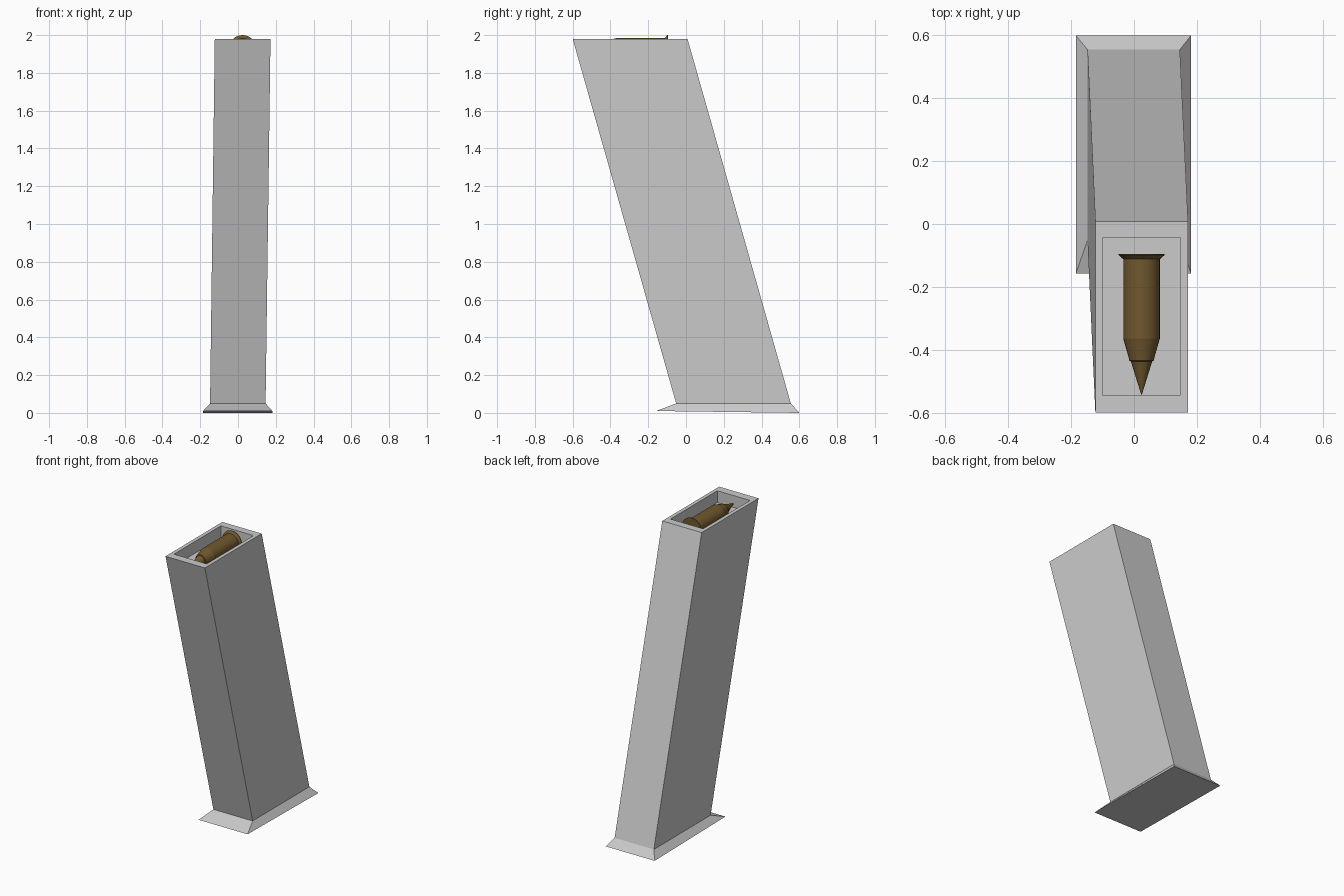
import bpy, bmesh, math
from mathutils import Vector

cube = bpy.data.objects.get("Cube")
if cube:
    bpy.data.objects.remove(cube, do_unlink=True)


def material(name, rgb):
    m = bpy.data.materials.new(name)
    m.use_nodes = True
    m.diffuse_color = (*rgb, 1)
    bsdf = m.node_tree.nodes["Principled BSDF"]
    bsdf.inputs["Base Color"].default_value = (*rgb, 1)
    bsdf.inputs["Roughness"].default_value = 0.6
    return m


def skin(name, rings, mat, caps=(True, True)):
    """Join a row of closed rings into a surface with optional end caps."""
    bm = bmesh.new()
    loops = [[bm.verts.new(p) for p in ring] for ring in rings]
    for a, b in zip(loops, loops[1:]):
        n = len(a)
        for i in range(n):
            j = (i + 1) % n
            bm.faces.new((a[i], a[j], b[j], b[i]))
    if caps[0]:
        bm.faces.new(loops[0][::-1])
    if caps[1]:
        bm.faces.new(loops[-1])
    bmesh.ops.remove_doubles(bm, verts=bm.verts, dist=1e-5)
    bmesh.ops.recalc_face_normals(bm, faces=bm.faces)
    me = bpy.data.meshes.new(name)
    bm.to_mesh(me)
    bm.free()
    me.materials.append(mat)
    ob = bpy.data.objects.new(name, me)
    bpy.context.collection.objects.link(ob)
    return ob


def rect(x0, x1, y0, y1, z_front, z_back=None):
    z_back = z_front if z_back is None else z_back
    return [(x0, y0, z_front), (x1, y0, z_front), (x1, y1, z_back), (x0, y1, z_back)]


grey = material("grey metal", (0.60, 0.60, 0.60))
brass = material("dark brass", (0.165, 0.098, 0.028))

# Slanted case: flared foot, leaning walls, rim and shallow recess
skin("magazine_case", [
    rect(-0.185, 0.182, -0.158, 0.60, 0.010, 0.0),
    rect(-0.148, 0.146, -0.052, 0.555, 0.05),
    rect(-0.123, 0.172, -0.60, 0.008, 1.98),
    rect(-0.098, 0.147, -0.545, -0.043, 1.98),
    rect(-0.098, 0.147, -0.545, -0.043, 1.90),
], grey)

# Cartridge: lathed about a lengthwise axis, tip towards the front
profile = [(-0.095, 0.073), (-0.099, 0.073), (-0.112, 0.058), (-0.365, 0.058),
           (-0.425, 0.041), (-0.435, 0.039), (-0.437, 0.034), (-0.543, 0.001)]
SIDES = 32
rings = [[(0.024 + r * math.cos(2 * math.pi * i / SIDES), y,
           1.927 + r * math.sin(2 * math.pi * i / SIDES)) for i in range(SIDES)]
         for y, r in profile]
cartridge = skin("cartridge", rings, brass)

bpy.ops.object.select_all(action="DESELECT")
cartridge.select_set(True)
bpy.context.view_layer.objects.active = cartridge
bpy.ops.object.shade_smooth_by_angle(angle=math.radians(12))
